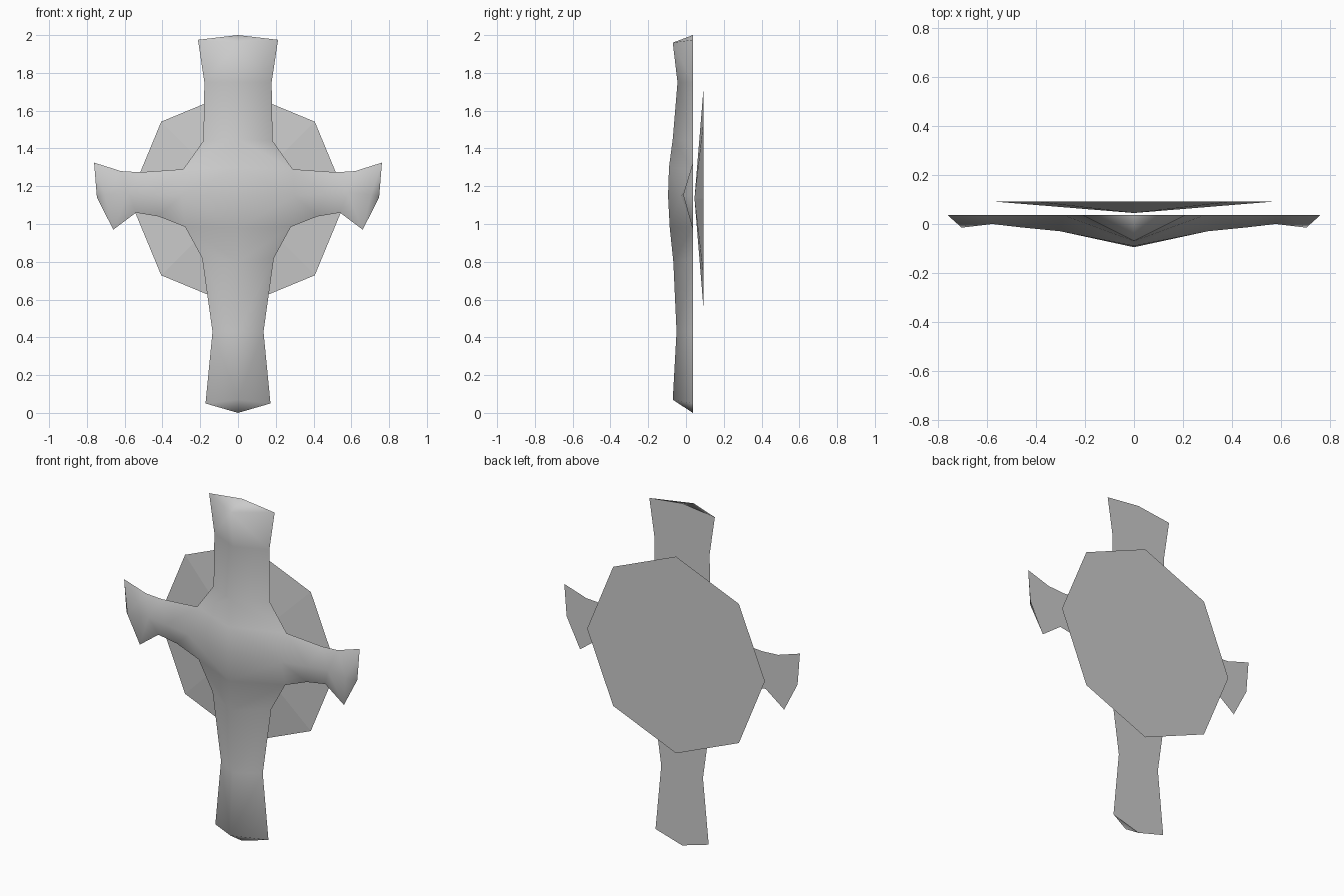
import bpy, bmesh, math

old = bpy.data.objects.get("Cube")
if old:
    bpy.data.objects.remove(old)

grey = bpy.data.materials.new("plain grey")
grey.use_nodes = True
grey.diffuse_color = (0.6, 0.6, 0.6, 1)
grey.node_tree.nodes["Principled BSDF"].inputs["Base Color"].default_value = (0.6, 0.6, 0.6, 1)

BACK = 0.036


def finish(bm, name):
    mesh = bpy.data.meshes.new(name)
    bm.to_mesh(mesh)
    bm.free()
    mesh.materials.append(grey)
    obj = bpy.data.objects.new(name, mesh)
    bpy.context.collection.objects.link(obj)
    return obj


# Cross: one half, ridged at the front and flat at the back, then mirrored
bm = bmesh.new()


def ridge(points):
    return [bm.verts.new(p) for p in points]


def rim(points):
    return [bm.verts.new((x, BACK, z)) for x, z in points]


def strip(a, b):
    for i in range(len(a) - 1):
        bm.faces.new((a[i], a[i + 1], b[i + 1], b[i]))


# Upper and lower limbs, from tip to centre
tip_top, tip_low = rim([(0, 2.0), (0, 0)])
top_ridge = ridge([(0, -0.07, 1.96), (0, -0.045, 1.75), (0, -0.07, 1.45), (0, -0.09, 1.3)])
low_ridge = ridge([(0, -0.07, 0.07), (0, -0.05, 0.43), (0, -0.067, 0.8), (0, -0.086, 0.98)])
top_rim = rim([(0.212, 1.975), (0.178, 1.75), (0.183, 1.44), (0.29, 1.29)])
low_rim = rim([(0.172, 0.05), (0.135, 0.43), (0.19, 0.82), (0.28, 0.985)])

# Side arm, from centre to tip
arm_ridge = ridge([(0.3, -0.03, 1.15), (0.46, -0.014, 1.16), (0.58, 0, 1.165), (0.705, -0.015, 1.155)])
arm_top = [top_rim[-1]] + rim([(0.52, 1.274), (0.62, 1.28), (0.762, 1.325)])
arm_low = [low_rim[-1]] + rim([(0.42, 1.04), (0.54, 1.06), (0.66, 0.97)])
arm_end = rim([(0.747, 1.14)])[0]
centre = bm.verts.new((0, -0.095, 1.15))

strip(top_ridge, top_rim)
strip(low_ridge, low_rim)
strip(arm_top, arm_ridge)
strip(arm_ridge, arm_low)

# Central boss
bm.faces.new((top_ridge[-1], top_rim[-1], arm_ridge[0], centre))
bm.faces.new((low_ridge[-1], low_rim[-1], arm_ridge[0], centre))

# Slanted end caps
bm.faces.new((tip_top, top_rim[0], top_ridge[0]))
bm.faces.new((tip_low, low_rim[0], low_ridge[0]))
bm.faces.new((arm_top[-1], arm_end, arm_ridge[-1]))
bm.faces.new((arm_end, arm_low[-1], arm_ridge[-1]))
for f in bm.faces:
    f.smooth = True

# Flat back with a sharp rim
back = bm.faces.new([tip_top] + top_rim + arm_top[1:] + [arm_end]
                    + arm_low[:0:-1] + low_rim[::-1] + [tip_low])
for e in back.edges:
    e.smooth = False
bmesh.ops.recalc_face_normals(bm, faces=bm.faces)
if back.normal.y < 0:
    bmesh.ops.reverse_faces(bm, faces=bm.faces)
cross = finish(bm, "cross")
mirror = cross.modifiers.new("mirror", "MIRROR")
mirror.use_clip = True

# Shallow eight-sided disc behind the cross, its point facing forward
bm = bmesh.new()
apex = bm.verts.new((0, 0.045, 1.135))
ring = [bm.verts.new((0.575 * math.cos(i * math.pi / 4), 0.092,
                      1.135 + 0.575 * math.sin(i * math.pi / 4))) for i in range(8)]
for i in range(8):
    bm.faces.new((apex, ring[i], ring[(i + 1) % 8]))
bm.faces.new(ring[::-1])
bmesh.ops.recalc_face_normals(bm, faces=bm.faces)
finish(bm, "back_disc")
